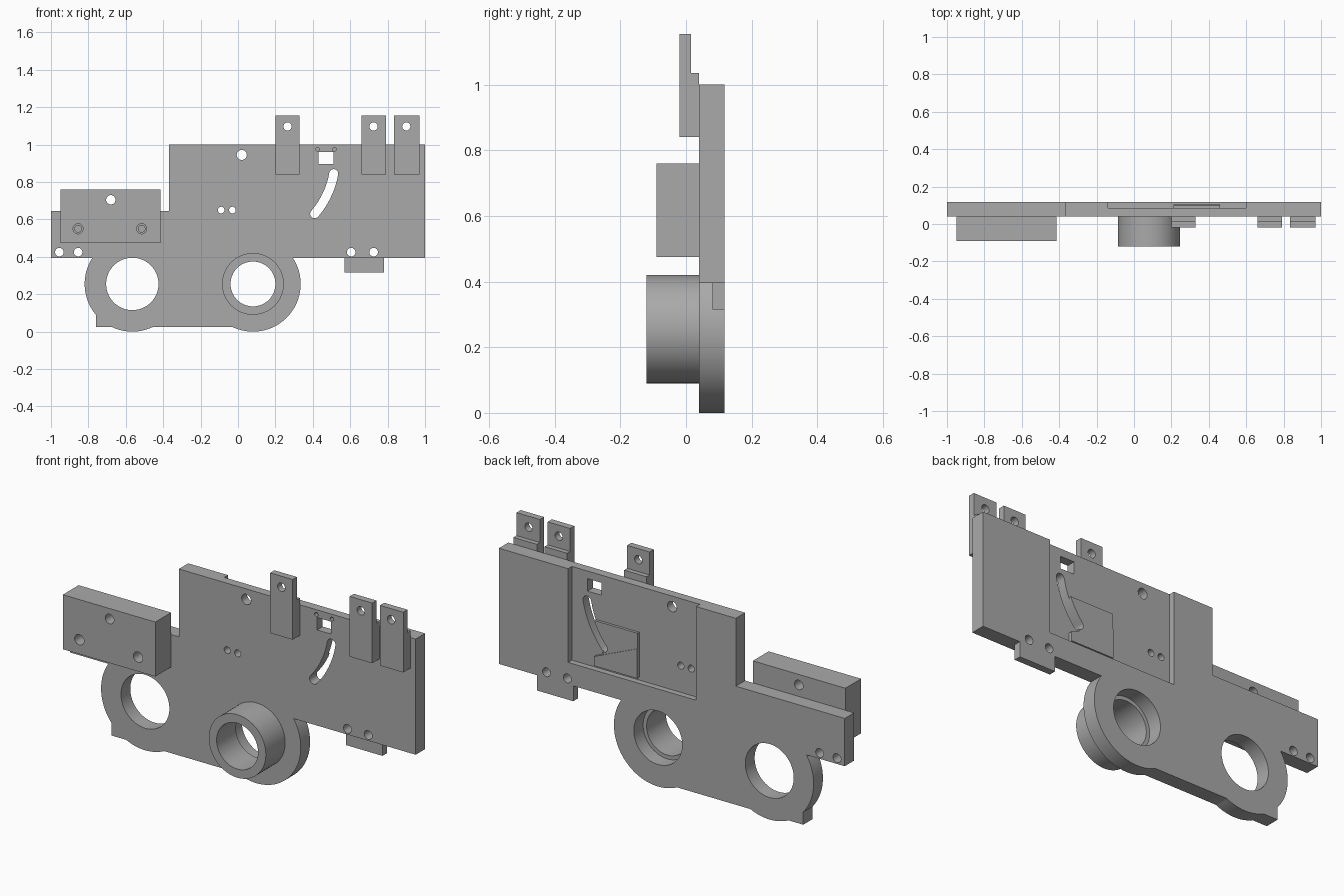
import bpy, bmesh
from math import cos, sin, radians
from mathutils import Vector

cube = bpy.data.objects.get("Cube")
if cube:
    bpy.data.objects.remove(cube, do_unlink=True)

grey = bpy.data.materials.new("plain grey")
grey.use_nodes = True
colour = (0.4, 0.4, 0.4, 1)
grey.diffuse_color = colour
grey.node_tree.nodes["Principled BSDF"].inputs["Base Color"].default_value = colour

FRONT, BACK, FLOOR = 0.04, 0.117, 0.086   # plate faces and recess floor in y


def arc(cx, cz, r, a0, a1, n=24):
    steps = [radians(a0 + (a1 - a0) * i / n) for i in range(n + 1)]
    return [(cx + r * cos(a), cz + r * sin(a)) for a in steps]


def circle(cx, cz, r, n=48):
    return arc(cx, cz, r, 0, 360, n)[:-1]


def rect(x0, x1, z0, z1):
    return [(x0, z0), (x1, z0), (x1, z1), (x0, z1)]


def prism(name, outline, y0, y1):
    """Extrude an x-z outline from y0 to y1."""
    bm = bmesh.new()
    face = bm.faces.new([bm.verts.new((x, y0, z)) for x, z in outline])
    ext = bmesh.ops.extrude_face_region(bm, geom=[face])
    verts = [v for v in ext["geom"] if isinstance(v, bmesh.types.BMVert)]
    bmesh.ops.translate(bm, verts=verts, vec=Vector((0, y1 - y0, 0)))
    bmesh.ops.recalc_face_normals(bm, faces=bm.faces)
    mesh = bpy.data.meshes.new(name)
    bm.to_mesh(mesh)
    bm.free()
    mesh.materials.append(grey)
    obj = bpy.data.objects.new(name, mesh)
    bpy.context.collection.objects.link(obj)
    return obj


def select(obj):
    bpy.ops.object.select_all(action='DESELECT')
    obj.select_set(True)
    bpy.context.view_layer.objects.active = obj


def boolean(obj, outline, y0=-0.5, y1=0.5, operation='DIFFERENCE'):
    tool = prism("cutter", outline, y0, y1)
    mod = obj.modifiers.new("cut", 'BOOLEAN')
    mod.operation, mod.solver, mod.object = operation, 'EXACT', tool
    select(obj)
    bpy.ops.object.modifier_apply(modifier=mod.name)
    bpy.data.objects.remove(tool, do_unlink=True)


def finish(obj):
    select(obj)
    bpy.ops.object.shade_smooth_by_angle(angle=radians(30))


# Main plate: stepped upper edge, two round lobes below
LX, RX, CZ, R = -0.565, 0.08, 0.255, 0.255
outline = [(-1, 0.395)]
outline += arc(LX, CZ, R, 146.7, 220.1)
outline += [(-0.76, 0.025)]
outline += arc(LX, CZ, R, 244.4, 295.6)
outline += arc(RX, CZ, R, 244.4, 393.3, 40)
outline += [(1, 0.395), (1, 1), (-0.37, 1), (-0.37, 0.645), (-1, 0.645)]
plate = prism("main_plate", outline, FRONT, BACK)

# Recess in the back, open at the top
boolean(plate, rect(-0.14, 0.6, 0.51, 1.1), FLOOR, 0.3)

# Large bores and small drilled holes
for x in (LX, RX):
    boolean(plate, circle(x, CZ, 0.14, 64))
for x in (-0.955, -0.855, 0.605, 0.725):
    boolean(plate, circle(x, 0.425, 0.023, 24))
for x in (-0.09, -0.03):
    boolean(plate, circle(x, 0.65, 0.018, 24))
boolean(plate, circle(0.02, 0.945, 0.027, 32))

# Square window with two shallow pin holes
boolean(plate, rect(0.43, 0.51, 0.895, 0.96))
for x in (0.425, 0.515):
    boolean(plate, circle(x, 0.975, 0.01, 16), -0.1, FRONT + 0.02)

# Curved slot
SX, SZ, SR, W, A0, A1 = 0.066, 0.925, 0.453, 0.024, -40.6, -10.2
ends = [(SX + SR * cos(radians(a)), SZ + SR * sin(radians(a))) for a in (A0, A1)]
slot = arc(SX, SZ, SR + W, A0, A1)
slot += arc(*ends[1], W, A1, A1 + 180, 12)[1:-1]
slot += arc(SX, SZ, SR - W, A1, A0)
slot += arc(*ends[0], W, A0 + 180, A0 + 360, 12)[1:-1]
boolean(plate, slot)
finish(plate)

# Low raised pads on the recess floor beside the slot
upper_pad = prism("upper_pad", [(0.21, 0.68), (0.41, 0.594), (0.46, 0.76), (0.21, 0.76)],
                  FLOOR - 0.005, 0.1)
lower_pad = prism("lower_pad", [(0.21, 0.525), (0.46, 0.525), (0.46, 0.573), (0.21, 0.68)],
                  FLOOR - 0.005, 0.104)
for pad in (upper_pad, lower_pad):
    boolean(pad, slot)
    finish(pad)

# Bearing hub on the front
hub = prism("bearing_hub", circle(RX, CZ, 0.165, 64), -0.12, FRONT)
boolean(hub, circle(RX, CZ, 0.12, 64))
finish(hub)

# Mounting block with one through hole and two stepped blind holes
block = prism("mounting_block", rect(-0.95, -0.415, 0.475, 0.76), -0.09, FRONT)
boolean(block, circle(-0.68, 0.705, 0.025, 32))
for x in (-0.855, -0.515):
    boolean(block, circle(x, 0.55, 0.027, 32), -0.2, 0.0)
    boolean(block, circle(x, 0.55, 0.018, 32), -0.2, 0.03)
finish(block)

# Upright tabs, thicker at the lower part
for i, (x0, x1, hx) in enumerate([(0.2, 0.33, 0.265), (0.66, 0.79, 0.725), (0.835, 0.97, 0.9)]):
    tab = prism(f"upright_tab_{i + 1}", rect(x0, x1, 0.84, 1.155), -0.02, FRONT)
    boolean(tab, rect(x0 - 0.1, x1 + 0.1, 1.035, 1.3), 0.015, 0.2)
    boolean(tab, circle(hx, 1.097, 0.022, 24))
    finish(tab)

# Small foot under the right end
prism("lower_foot", rect(0.57, 0.78, 0.315, 0.395), 0.08, BACK)
